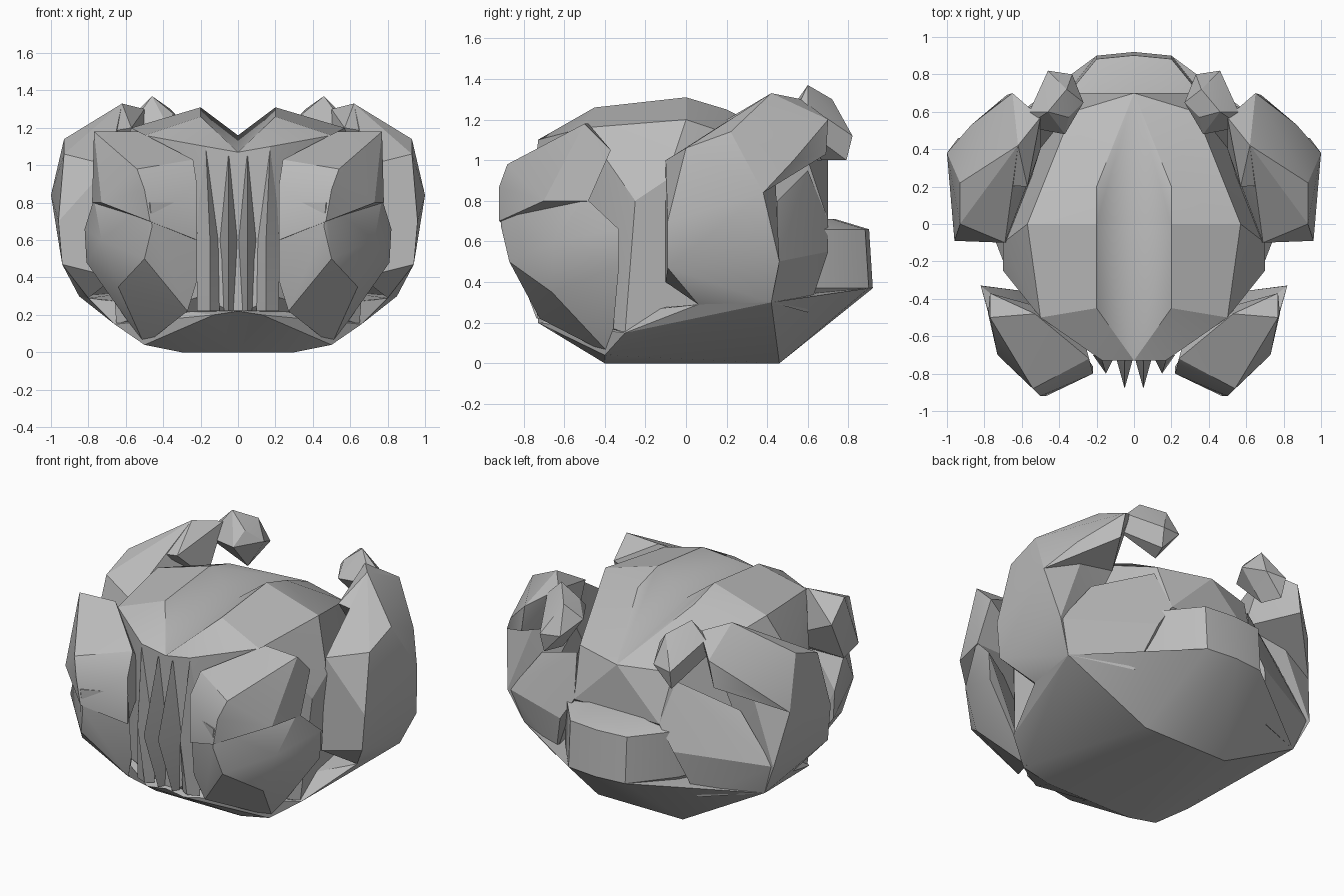
import bpy
import bmesh
import math

default_cube = bpy.data.objects.get("Cube")
if default_cube:
    bpy.data.objects.remove(default_cube, do_unlink=True)

# One plain grey stone colour for every part
stone = bpy.data.materials.new("stone_grey")
stone.use_nodes = True
stone.diffuse_color = (.5, .5, .5, 1)
stone.node_tree.nodes["Principled BSDF"].inputs["Base Color"].default_value = stone.diffuse_color


def finish_part(name, builder):
    """Turn a finished half into an object and mirror it to the other side."""
    # Open the part along the centre plane so that the halves join
    middle = [face for face in builder.faces
              if all(abs(vert.co.x) < .001 for vert in face.verts)]
    bmesh.ops.delete(builder, geom=middle, context="FACES")
    bmesh.ops.recalc_face_normals(builder, faces=builder.faces[:])

    mesh = bpy.data.meshes.new(name)
    builder.to_mesh(mesh)
    builder.free()
    mesh.materials.append(stone)
    part = bpy.data.objects.new(name, mesh)
    bpy.context.collection.objects.link(part)

    mirror = part.modifiers.new("mirror_left_right", "MIRROR")
    mirror.use_axis[0] = True
    mirror.use_clip = True

    bpy.ops.object.select_all(action="DESELECT")
    part.select_set(True)
    bpy.context.view_layer.objects.active = part
    bpy.ops.object.shade_smooth_by_angle(angle=math.radians(22))


def tapered_loft(name, profile, pivot, sections):
    """Stack copies of a plan outline upwards, each scaled about the pivot.

    A section gives its height and its two scale factors.
    """
    builder = bmesh.new()
    rings = []
    for height, *scales in sections:
        ring = []
        for corner in profile:
            place = [centre + (value - centre) * scale
                     for value, centre, scale in zip(corner, pivot, scales)]
            ring.append(builder.verts.new((*place, height)))
        rings.append(ring)

    for ring, following in zip(rings, rings[1:]):
        for index in range(len(ring)):
            builder.faces.new((ring[index - 1], ring[index],
                               following[index], following[index - 1]))
    caps = [builder.faces.new(rings[0]), builder.faces.new(rings[-1])]
    bmesh.ops.triangulate(builder, faces=caps)
    finish_part(name, builder)


def faceted_hull(name, *corners):
    """Wrap a few corner points in a faceted shell."""
    builder = bmesh.new()
    for corner in corners:
        builder.verts.new(corner)
    bmesh.ops.convex_hull(builder, input=builder.verts[:])
    loose = [vert for vert in builder.verts if not vert.link_faces]
    bmesh.ops.delete(builder, geom=loose, context="VERTS")
    bmesh.ops.dissolve_limit(builder, angle_limit=math.radians(3),
                             verts=builder.verts[:], edges=builder.edges[:])
    finish_part(name, builder)


# Upper body with two long ridges and a valley along the middle
faceted_hull(
    "upper_body",
    (0, -.73, 1.07), (0, 0, 1.16), (0, .7, 1),
    (.2, -.45, 1.26), (.2, 0, 1.31), (.2, .2, 1.25),
    (.17, -.73, 1.1), (.5, -.5, 1.16), (.57, 0, 1.2),
    (.7, -.25, .8), (.7, -.1, .9), (.33, .6, 1),
    (.3, .7, .7), (0, .7, .7),
    (0, -.7, .2), (.2, -.7, .3), (.65, -.3, .15), (.6, .4, .4),
)

# Bowl shaped belly with a flat base
faceted_hull(
    "belly",
    (0, -.4, 0), (.3, -.4, 0), (.3, .46, 0), (0, .46, 0),
    (0, -.73, .22), (.13, -.73, .2), (.5, -.4, .04),
    (.66, -.3, .15), (.8, .06, .29), (.85, .42, .3),
    (.5, .6, .25), (.2, .9, .37), (0, .92, .37),
)

# Stepped rear shelf and the flanks that join it to the sides
tapered_loft(
    "rear_shelf",
    profile=[(0, .4), (.5, .4), (.4, .65), (.2, .9), (0, .92)],
    pivot=(0, 0),
    sections=[(.3, .9, .9), (.37, 1, 1), (.66, 1, .98), (.71, .9, .8)],
)
faceted_hull(
    "rear_flank",
    (.4, .7, .55), (.3, .7, .7), (.5, .6, .25),
    (.85, .42, .3), (.93, .45, .5), (.7, .45, .8),
    (.35, .6, .95), (.5, .2, .5),
)

# Large shoulder blocks, cut square at the front
faceted_hull(
    "shoulder",
    (.93, 0, 1.06), (.93, .22, 1.14), (1, .38, .84),
    (.94, .46, .5), (.85, .42, .3), (.8, .06, .29),
    (.94, -.09, .47), (.96, -.09, .7), (.69, -.1, 1),
    (.66, -.1, .4), (.62, .42, 1.33), (.5, .4, 1),
)
faceted_hull(
    "shoulder_tip",
    (.62, .42, 1.33), (.93, .22, 1.14), (.57, .2, 1.2),
    (.65, .7, 1.2), (.5, .57, 1.3), (.68, .69, 1.03),
    (.87, .53, 1), (1, .38, .84), (.5, .4, 1),
)

# Angular knobs leaning out over the back
faceted_hull(
    "back_knob",
    (.46, .6, 1.37), (.35, .57, 1.28), (.56, .6, 1.27),
    (.37, .48, 1.2), (.58, .52, 1.2), (.27, .65, 1.2),
    (.33, .8, 1.13), (.46, .82, 1.12), (.36, .72, 1.3),
    (.4, .67, 1), (.45, .79, 1),
)

# Heavy front claws in an upper and a lower block
faceted_hull(
    "claw_top",
    (.24, -.72, 1.03), (.22, -.8, .9), (.54, -.88, .98),
    (.5, -.92, .87), (.77, -.5, 1.18), (.53, -.48, 1.18),
    (.77, -.37, 1.05), (.78, -.48, .8), (.73, -.7, .8),
    (.47, -.92, .7), (.22, -.8, .6), (.3, -.5, .8),
)
faceted_hull(
    "claw_bottom",
    (.47, -.92, .8), (.46, -.91, .67), (.5, -.87, .5),
    (.22, -.8, .8), (.22, -.76, .38), (.27, -.72, .22),
    (.77, -.5, .82), (.82, -.33, .66), (.81, -.33, .48),
    (.73, -.65, .6), (.64, -.66, .35), (.57, -.4, .15),
    (.5, -.37, .04),
)

# Narrow vertical pleats, fullest at mid height, across the front
tapered_loft(
    "inner_pleat",
    profile=[(0, -.7), (.05, -.88), (.1, -.7)],
    pivot=(.05, -.7),
    sections=[(.22, .5, .2), (.6, 1, 1), (1.05, .2, .2)],
)
tapered_loft(
    "outer_pleat",
    profile=[(.1, -.7), (.15, -.8), (.22, -.7)],
    pivot=(.18, -.7),
    sections=[(.22, 1, .3), (.6, 1, 1), (1.08, .3, .3)],
)
